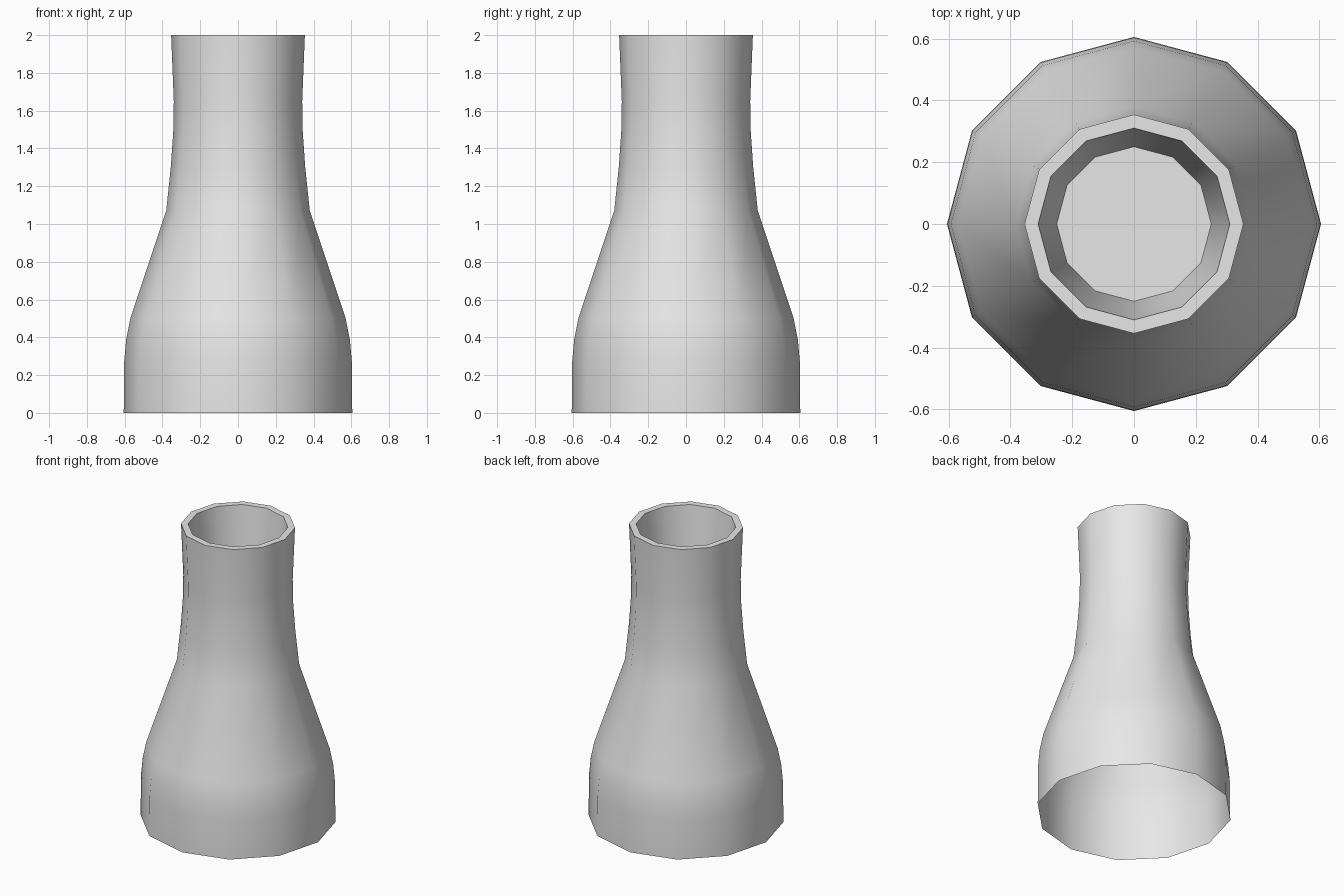
import bpy
import math

cube = bpy.data.objects.get("Cube")
if cube:
    bpy.data.objects.remove(cube, do_unlink=True)

SIDES = 12

grey = bpy.data.materials.new("plain_grey")
grey.use_nodes = True
colour = (0.8, 0.8, 0.8, 1)
grey.diffuse_color = colour
grey.node_tree.nodes["Principled BSDF"].inputs["Base Color"].default_value = colour


def lathe(name, profile, close_end=False):
    """Spin a (radius, height) profile around z; optionally cap its last ring."""
    verts = [(r * math.cos(math.tau * i / SIDES), r * math.sin(math.tau * i / SIDES), z)
             for r, z in profile for i in range(SIDES)]
    faces = []
    for ring in range(len(profile) - 1):
        a, b = ring * SIDES, (ring + 1) * SIDES
        for i in range(SIDES):
            j = (i + 1) % SIDES
            faces.append((a + i, a + j, b + j, b + i))
    if close_end:
        start = (len(profile) - 1) * SIDES
        faces.append(tuple(range(start, start + SIDES)))
    mesh = bpy.data.meshes.new(name)
    mesh.from_pydata(verts, [], faces)
    mesh.materials.append(grey)
    obj = bpy.data.objects.new(name, mesh)
    bpy.context.collection.objects.link(obj)
    bpy.ops.object.select_all(action='DESELECT')
    obj.select_set(True)
    bpy.context.view_layer.objects.active = obj
    bpy.ops.object.shade_smooth_by_angle(angle=math.radians(40))
    return obj


# Flared shell, open underneath, with a flat rim and a tapered recess closed by a floor
lathe("flared_tower", [
    (0.605, 0), (0.603, 0.27), (0.592, 0.39), (0.57, 0.5),
    (0.38, 1.07), (0.356, 1.3), (0.342, 1.5), (0.34, 1.65), (0.354, 2),
    (0.31, 2), (0.25, 1.4),
], close_end=True)
